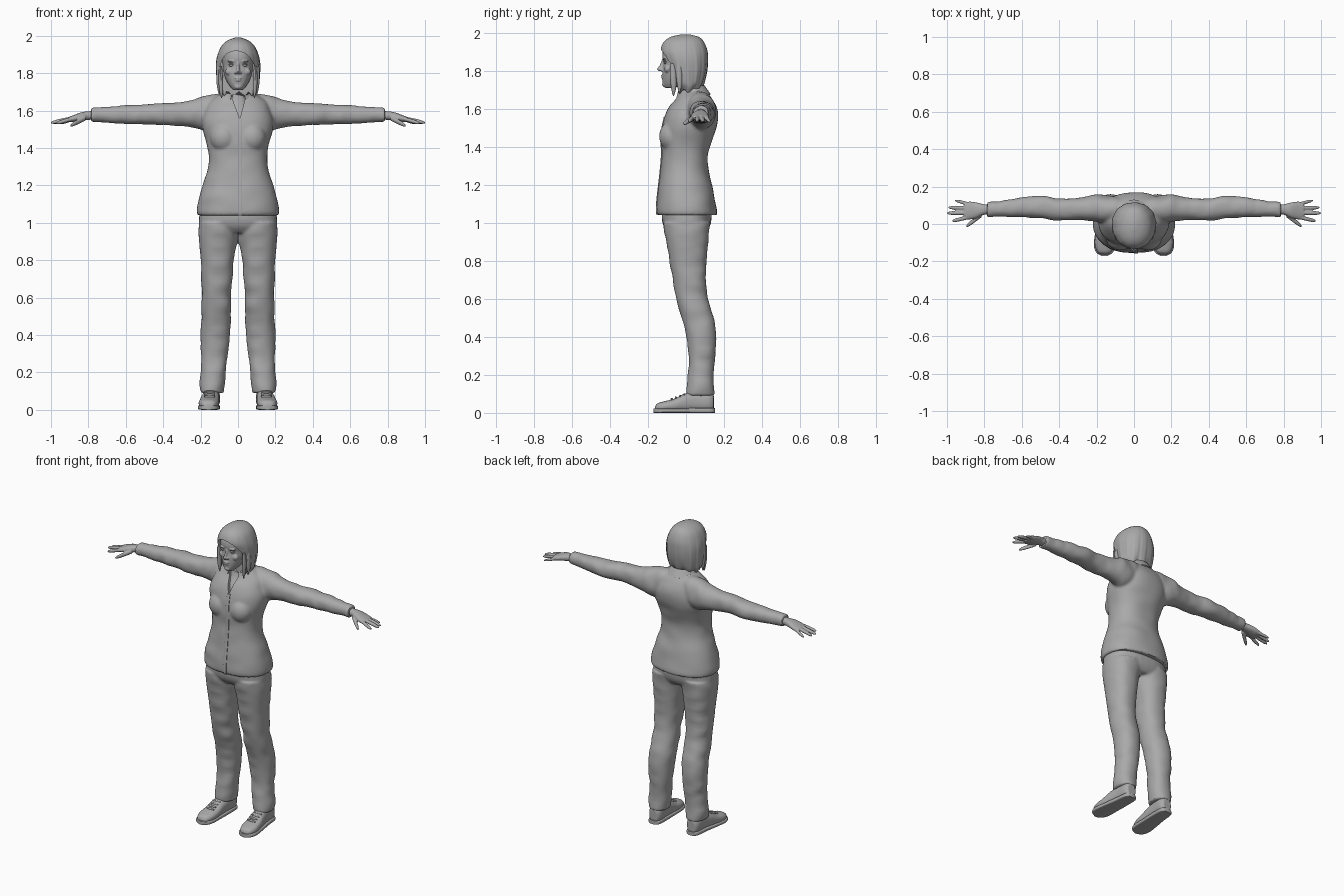
import bpy, bmesh, math
from mathutils import Vector, Matrix, noise

cube = bpy.data.objects.get("Cube")
if cube:
    bpy.data.objects.remove(cube)

grey = bpy.data.materials.new("plain grey")
grey.use_nodes = True
colour = (0.4, 0.4, 0.4, 1)
grey.diffuse_color = colour
for node in grey.node_tree.nodes:
    if node.type == 'BSDF_PRINCIPLED':
        node.inputs["Base Color"].default_value = colour


def flow(rows, n=4):
    """Smoothly interpolate the rows of a section table."""
    p = [rows[0]] + list(rows) + [rows[-1]]
    out = []
    for i in range(len(rows) - 1):
        for k in range(n):
            t = k / n
            out.append([0.5 * (2*b + (c-a)*t + (2*a - 5*b + 4*c - d)*t*t + (3*b - a - 3*c + d)*t**3)
                        for a, b, c, d in zip(*p[i:i + 4])])
    return out + [list(rows[-1])]


def loft(bm, rows, axis='z', power=2.0, sides=32, tweak=None):
    """Skin superellipse rings; each row is position, then the two extents."""
    rings = []
    for s, a0, a1, b0, b1 in flow(rows):
        ring = []
        for k in range(sides):
            t = math.tau * k / sides
            c, d = math.cos(t), math.sin(t)
            a = (a0 + a1) / 2 + (a1 - a0) / 2 * math.copysign(abs(c) ** (2 / power), c)
            b = (b0 + b1) / 2 + (b1 - b0) / 2 * math.copysign(abs(d) ** (2 / power), d)
            co = Vector({'z': (a, b, s), 'x': (s, a, b), 'y': (a, s, b)}[axis])
            ring.append(bm.verts.new(tweak(co, t) if tweak else co))
        rings.append(ring)
    for lo, hi in zip(rings, rings[1:]):
        for k in range(sides):
            j = (k + 1) % sides
            bm.faces.new((lo[k], lo[j], hi[j], hi[k]))
    bm.faces.new(rings[0])
    bm.faces.new(rings[-1])


def ball(bm, place, size):
    m = Matrix.Translation(place) @ Matrix.Diagonal((*size, 1))
    bmesh.ops.create_uvsphere(bm, u_segments=20, v_segments=12, radius=1, matrix=m)


def mirror(bm):
    copy = bmesh.ops.duplicate(bm, geom=bm.verts[:] + bm.edges[:] + bm.faces[:])
    for v in copy["geom"]:
        if isinstance(v, bmesh.types.BMVert):
            v.co.x = -v.co.x


def prism(name, outline, y0, y1):
    """Cutter: an outline in x and z, extruded through y."""
    bm = bmesh.new()
    face = bm.faces.new([bm.verts.new((x, y0, z)) for x, z in outline])
    ext = bmesh.ops.extrude_face_region(bm, geom=[face])
    bmesh.ops.translate(bm, vec=(0, y1 - y0, 0),
                        verts=[v for v in ext["geom"] if isinstance(v, bmesh.types.BMVert)])
    ob = finish(bm, name)
    ob.hide_render = True
    return ob


def finish(bm, name, voxel=0, smooth=0, cutter=None, thick=0):
    if not thick:
        bmesh.ops.recalc_face_normals(bm, faces=bm.faces)
    mesh = bpy.data.meshes.new(name)
    bm.to_mesh(mesh)
    bm.free()
    ob = bpy.data.objects.new(name, mesh)
    bpy.context.collection.objects.link(ob)
    bpy.ops.object.select_all(action='DESELECT')
    bpy.context.view_layer.objects.active = ob
    ob.select_set(True)
    if thick:
        ob.modifiers.new("thickness", 'SOLIDIFY').thickness = thick
    if voxel:
        m = ob.modifiers.new("blend", 'REMESH')
        m.mode, m.voxel_size = 'VOXEL', voxel
    if smooth:
        m = ob.modifiers.new("soften", 'SMOOTH')
        m.factor, m.iterations = 0.5, smooth
    if cutter:
        m = ob.modifiers.new("opening", 'BOOLEAN')
        m.operation, m.object, m.solver = 'DIFFERENCE', cutter, 'EXACT'
    for m in list(ob.modifiers):
        bpy.ops.object.modifier_apply(modifier=m.name)
    if cutter:
        bpy.data.objects.remove(cutter)
    ob.data.materials.clear()
    ob.data.materials.append(grey)
    bpy.ops.object.shade_smooth_by_angle(angle=math.radians(40))
    return ob


def cloth(amount, scale):
    def tweak(co, t):
        n = noise.noise(Vector((co.x, co.y, co.z * 1.8)) * scale)
        return co + Vector((n, n * 0.8, 0)) * amount
    return tweak


def sleeve_folds(co, t):
    n = noise.noise(Vector((co.x * 2, co.y, co.z)) * 11)
    return co + Vector((0, n, n * 0.7)) * 0.006


# Jacket: sleeves, bust and torso blended, with a V neck
bm = bmesh.new()
loft(bm, [(.06, .01, .14, 1.51, 1.69), (.16, .005, .155, 1.49, 1.683), (.22, .015, .155, 1.505, 1.665),
          (.3, .02, .14, 1.515, 1.645), (.4, .02, .135, 1.525, 1.64), (.5, .03, .152, 1.525, 1.633),
          (.6, .035, .14, 1.528, 1.628), (.7, .04, .125, 1.535, 1.62), (.785, .036, .117, 1.54, 1.615)],
     'x', 2.2, tweak=sleeve_folds)
ball(bm, (.075, -.072, 1.455), (.075, .07, .08))
mirror(bm)
torso = [(1.04, -.215, .215, -.15, .16), (1.06, -.219, .219, -.155, .163), (1.12, -.212, .212, -.152, .153),
         (1.2, -.19, .19, -.143, .138), (1.28, -.163, .163, -.134, .118), (1.36, -.157, .157, -.128, .116),
         (1.44, -.172, .172, -.13, .14), (1.5, -.187, .187, -.125, .16), (1.56, -.187, .187, -.112, .168),
         (1.61, -.17, .17, -.088, .16), (1.65, -.15, .15, -.055, .14), (1.68, -.105, .105, -.04, .115),
         (1.7, -.07, .07, -.03, .095)]
loft(bm, torso, power=2.3, sides=48, tweak=cloth(.005, 8))
neck_cut = prism("neck_cutter", [(-.055, 1.73), (.055, 1.73), (.01, 1.555)], -.3, -.015)
finish(bm, "jacket", .008, 4, neck_cut)

# Front placket follows the front of the torso
bm = bmesh.new()
loft(bm, [(z, 0, .022, y0 - .004, y0 + .005) for z, _, _, y0, _ in torso[:9]], power=5, sides=16)
finish(bm, "placket")

# Collar: folded flap, open at the front with dropped points
bm = bmesh.new()
grid = []
for k in range(25):
    t = math.radians(-62 + 304 * k / 24)
    front = max(0, -math.sin(t))
    grid.append([bm.verts.new((math.cos(t) * r, .028 + math.sin(t) * (r + .002), z)) for r, z in
                 ((.066, 1.67), (.07, 1.715 - .012 * front), (.095 - .012 * front, 1.672 - .035 * front ** 2))])
for p, q in zip(grid, grid[1:]):
    for i in range(2):
        bm.faces.new((p[i], q[i], q[i + 1], p[i + 1]))
finish(bm, "collar", thick=.006)

# Trousers: legs blended into the hips
bm = bmesh.new()
loft(bm, [(.09, .075, .2, 0, .15), (.12, .073, .202, .002, .15), (.2, .064, .198, .01, .145),
          (.28, .055, .198, .015, .152), (.38, .048, .2, .007, .158), (.47, .042, .196, -.015, .153),
          (.55, .04, .193, -.04, .13), (.63, .038, .193, -.058, .11), (.72, .03, .196, -.073, .105),
          (.82, .018, .203, -.09, .11), (.92, .004, .21, -.107, .118), (1, -.01, .209, -.12, .13)],
     power=2.2, tweak=cloth(.007, 9))
mirror(bm)
loft(bm, [(.945, -.16, .16, -.085, .1), (.98, -.205, .205, -.116, .125),
          (1.03, -.208, .208, -.128, .135), (1.1, -.2, .2, -.12, .13)], power=2.4)
finish(bm, "trousers", .008, 3)

# Shoes with a separate sole and laces
bm = bmesh.new()
loft(bm, [(-.163, .14, .175, .01, .03), (-.15, .12, .196, .005, .05), (-.11, .104, .21, .005, .062),
          (-.06, .1, .207, .005, .075), (-.01, .1, .198, .005, .1), (.05, .098, .188, .005, .115),
          (.12, .096, .183, .005, .115), (.146, .112, .168, .01, .1)], 'y', 2.4)
mirror(bm)
finish(bm, "shoes", .006, 2)
bm = bmesh.new()
loft(bm, [(-.17, .143, .172, 0, .024), (-.152, .113, .202, 0, .024), (-.11, .099, .215, 0, .024),
          (-.03, .097, .205, 0, .024), (.05, .095, .192, 0, .026), (.13, .098, .182, 0, .026),
          (.152, .118, .163, 0, .026)], 'y', 5)
mirror(bm)
finish(bm, "soles")
bm = bmesh.new()
for i in range(4):
    ball(bm, (.152, -.075 + .022 * i, .071 + .008 * i), (.03, .006, .008))
mirror(bm)
finish(bm, "laces")

# Hands: palm, four fingers and thumb
bm = bmesh.new()
loft(bm, [(.75, .05, .105, 1.553, 1.6), (.8, .05, .105, 1.55, 1.596), (.84, .033, .115, 1.545, 1.59),
          (.88, .024, .12, 1.538, 1.575), (.908, .03, .115, 1.54, 1.565)], 'x', 2.2)
for base, tip, r in (((.89, .035, 1.555), (.972, .016, 1.532), .011),
                     ((.89, .06, 1.557), (1, .058, 1.535), .0115),
                     ((.89, .085, 1.556), (.992, .088, 1.533), .011),
                     ((.88, .106, 1.553), (.957, .126, 1.53), .0095),
                     ((.815, .05, 1.56), (.896, -.012, 1.52), .014)):
    rows = []
    for f, w in ((0, 1), (.5, 1), (.85, .8), (1, .35)):
        x, y, z = Vector(base).lerp(Vector(tip), f)
        rows.append((x, y - r * w, y + r * w, z - r * w, z + r * w))
    loft(bm, rows, 'x', sides=12)
mirror(bm)
finish(bm, "hands", .004, 2)

# Neck and upper chest
bm = bmesh.new()
loft(bm, [(1.5, -.09, .09, -.09, .1), (1.56, -.08, .08, -.09, .1), (1.6, -.07, .07, -.075, .09),
          (1.65, -.058, .058, -.045, .08), (1.7, -.052, .052, -.034, .07), (1.78, -.052, .052, -.04, .07)])
finish(bm, "neck")

# Head: skull with brow, cheeks, nose, lips and chin blended in
bm = bmesh.new()
loft(bm, [(1.71, -.025, .025, -.112, -.06), (1.73, -.044, .044, -.121, 0), (1.76, -.062, .062, -.124, .04),
          (1.8, -.076, .076, -.124, .07), (1.84, -.082, .082, -.119, .085), (1.88, -.084, .084, -.125, .09),
          (1.92, -.078, .078, -.115, .088), (1.96, -.052, .052, -.08, .065), (1.975, -.02, .02, -.04, .03)],
     power=2.2)
for x in (-1, 1):
    ball(bm, (x * .034, -.114, 1.863), (.024, .011, .006))
    ball(bm, (x * .045, -.098, 1.808), (.024, .016, .02))
    ball(bm, (x * .012, -.128, 1.803), (.008, .012, .007))
loft(bm, [(1.798, -.009, .009, -.143, -.1), (1.808, -.011, .011, -.154, -.1), (1.825, -.009, .009, -.141, -.1),
          (1.865, -.008, .008, -.123, -.1)], sides=16)
ball(bm, (0, -.122, 1.773), (.022, .01, .005))
ball(bm, (0, -.121, 1.762), (.018, .01, .006))
ball(bm, (0, -.113, 1.727), (.02, .013, .013))
finish(bm, "head", .004, 2)

# Eyes and upper lids
bm = bmesh.new()
ball(bm, (.034, -.106, 1.842), (.015, .011, .007))
ball(bm, (.034, -.108, 1.848), (.017, .012, .0035))
mirror(bm)
finish(bm, "eyes")


# Hair: bob with combed grooves, ragged ends and an arched face opening
def strands(co, t):
    fall = min(1, max(0, (1.99 - co.z) * 5))
    k = 1 + fall * (.014 * math.sin(13 * t + 1) + .009 * math.sin(29 * t))
    z = co.z - .014 * math.sin(9 * t) * max(0, (1.78 - co.z) * 10)
    return Vector((co.x * k, co.y * k, z))


bm = bmesh.new()
loft(bm, [(1.69, -.085, .085, -.065, .068), (1.72, -.106, .106, -.075, .088), (1.76, -.113, .113, -.09, .102),
          (1.81, -.117, .117, -.105, .112), (1.86, -.117, .117, -.122, .115), (1.905, -.107, .107, -.134, .112),
          (1.95, -.085, .085, -.118, .095), (1.977, -.052, .052, -.082, .068), (1.99, -.015, .015, -.03, .02)],
     power=2.15, sides=96, tweak=strands)
arch = [(-.092, 1.6), (.092, 1.6)]
for k in range(17):
    t = math.pi * k / 16
    arch.append((.092 * math.cos(t), 1.82 + .098 * math.sin(t) - .012 * math.cos(t)))
finish(bm, "hair", cutter=prism("face_cutter", arch, -.3, -.04))

# Loose locks framing the face, and swept fringe strands
bm = bmesh.new()
for z, x, y in ((1.668, .088, -.066), (1.685, .1, -.035)):
    loft(bm, [(z, x - .003, x + .002, y - .003, y + .003), (z + .04, x - .008, x + .012, y - .012, y + .014),
              (z + .1, x - .008, x + .016, y - .018, y + .016), (z + .17, x - .002, x + .012, y - .016, y + .01)],
         sides=12)
mirror(bm)
finish(bm, "side_locks")
